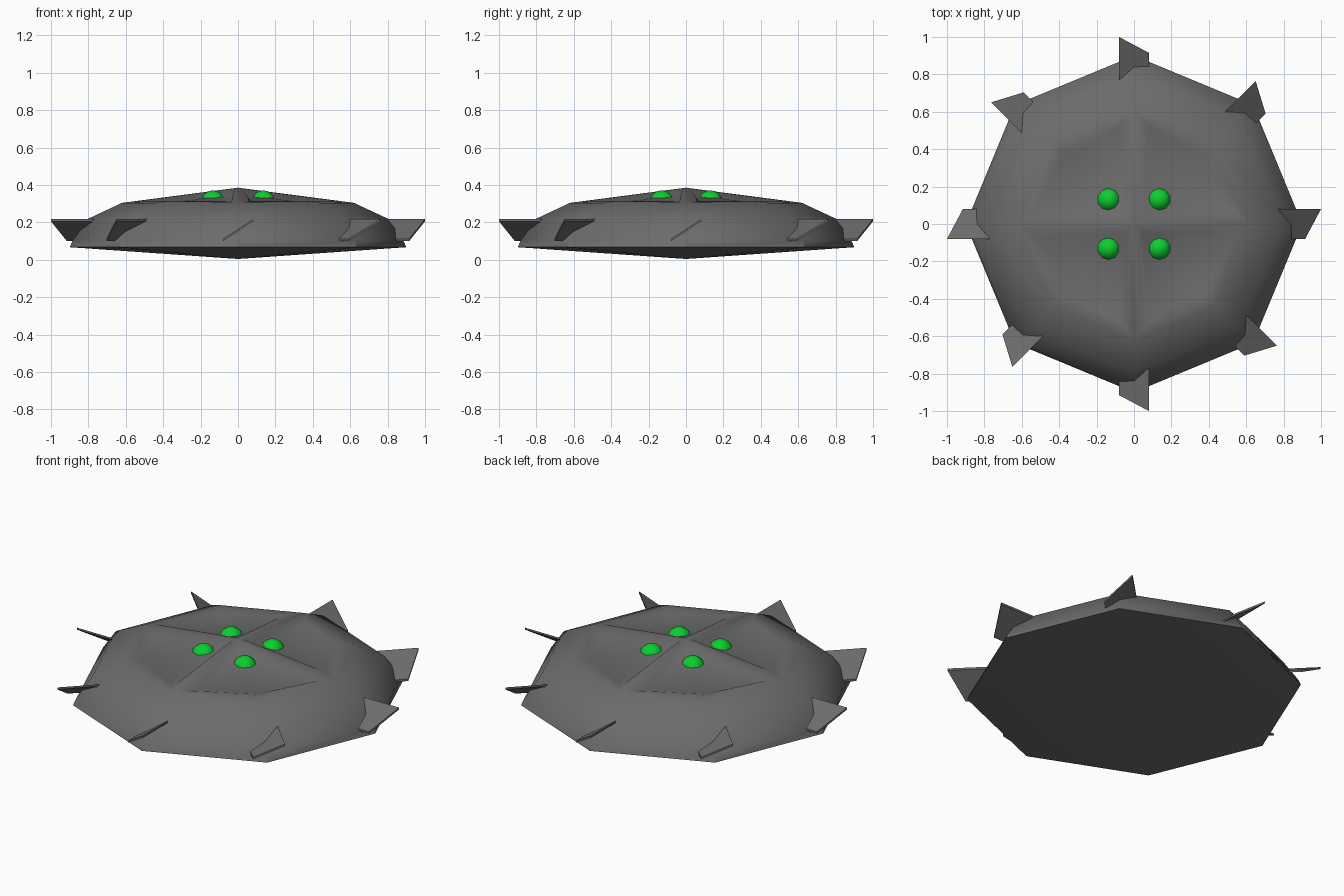
import bpy, bmesh, math
from mathutils import Vector, Matrix

if "Cube" in bpy.data.objects:
    bpy.data.objects.remove(bpy.data.objects["Cube"])


def material(name, rgb):
    m = bpy.data.materials.new(name)
    m.diffuse_color = (*rgb, 1)
    m.use_nodes = True
    m.node_tree.nodes["Principled BSDF"].inputs["Base Color"].default_value = m.diffuse_color
    return m


GREY = material("dark_grey_metal", (0.15, 0.15, 0.15))
GREEN = material("green_lamp", (0.004, 0.62, 0.03))


def finish(name, bm, mat, angle):
    bmesh.ops.remove_doubles(bm, verts=bm.verts, dist=0.0005)
    bmesh.ops.recalc_face_normals(bm, faces=bm.faces)
    me = bpy.data.meshes.new(name)
    bm.to_mesh(me)
    bm.free()
    me.materials.append(mat)
    ob = bpy.data.objects.new(name, me)
    bpy.context.collection.objects.link(ob)
    bpy.ops.object.select_all(action='DESELECT')
    ob.select_set(True)
    bpy.context.view_layer.objects.active = ob
    bpy.ops.object.shade_smooth_by_angle(angle=math.radians(angle))
    return ob


def polar(r, deg, z):
    a = math.radians(deg)
    return Vector((r * math.cos(a), r * math.sin(a), z))


def face(bm, pts):
    bm.faces.new([bm.verts.new(p) for p in pts])


# Eight-sided hull from a profile of (radius, height)
R, ZR, ZC = 0.62, 0.304, 0.385
profile = [(0.90, 0.067), (0.885, 0.10), (0.80, 0.22), (R, ZR)]
hull = bmesh.new()
for i in range(8):
    a, b = i * 45, i * 45 + 45
    face(hull, [(0, 0, 0.004), polar(*[0.90, b, 0.067]), polar(0.90, a, 0.067)])
    for (r0, z0), (r1, z1) in zip(profile, profile[1:]):
        face(hull, [polar(r0, a, z0), polar(r0, b, z0), polar(r1, b, z1), polar(r1, a, z1)])


# Shallow top deck: raised cross with a sunken panel in each quarter
def deck_z(x, y):
    k = math.tan(math.radians(22.5))
    d = max(x + k * y, y + k * x) / R      # distance on the eight-sided cone
    return ZC + (ZR - ZC) * d


rim_xy = [(0.02, 0.02), (0.57, 0.035), (0.39, 0.39), (0.035, 0.57)]
floor_pts = [(0.05, 0.05, 0.348), (0.53, 0.075, 0.301), (0.36, 0.36, 0.301), (0.075, 0.53, 0.301)]
for q in range(4):
    rot = Matrix.Rotation(math.radians(90 * q), 3, 'Z')
    top = Vector((0, 0, ZC))
    o = [polar(R, d, ZR) for d in (0, 45, 90)]
    rim = [Vector((x, y, deck_z(x, y))) for x, y in rim_xy]
    flo = [Vector(p) for p in floor_pts]
    quads = [[top, o[0], rim[1], rim[0]], [o[0], o[1], rim[2], rim[1]],
             [o[1], o[2], rim[3], rim[2]], [o[2], top, rim[0], rim[3]], flo]
    quads += [[rim[i], rim[(i + 1) % 4], flo[(i + 1) % 4], flo[i]] for i in range(4)]
    for pts in quads:
        face(hull, [rot @ p for p in pts])
finish("hull", hull, GREY, 40)

# Tilted blade fins on the eight corners
for i in range(8):
    bm = bmesh.new()
    rot = Matrix.Rotation(math.radians(45 * i), 3, 'Z')
    base = [(0.76, -0.08, 0.10), (0.915, -0.08, 0.10), (1.0, 0.08, 0.205), (0.76, 0.08, 0.205)]
    lo = [bm.verts.new(rot @ Vector(p)) for p in base]
    hi = [bm.verts.new(rot @ (Vector(p) + Vector((0, 0, 0.012)))) for p in base]
    bm.faces.new(lo[::-1])
    bm.faces.new(hi)
    for j in range(4):
        k = (j + 1) % 4
        bm.faces.new([lo[j], lo[k], hi[k], hi[j]])
    finish(f"corner_fin_{i + 1}", bm, GREY, 30)

# Four green lamps on the deck
n = 0
for sx in (-1, 1):
    for sy in (-1, 1):
        n += 1
        bm = bmesh.new()
        bmesh.ops.create_uvsphere(bm, u_segments=10, v_segments=8, radius=0.066,
                                  matrix=Matrix.Translation((sx * 0.135, sy * 0.13, 0.305)))
        finish(f"green_lamp_{n}", bm, GREEN, 30)
